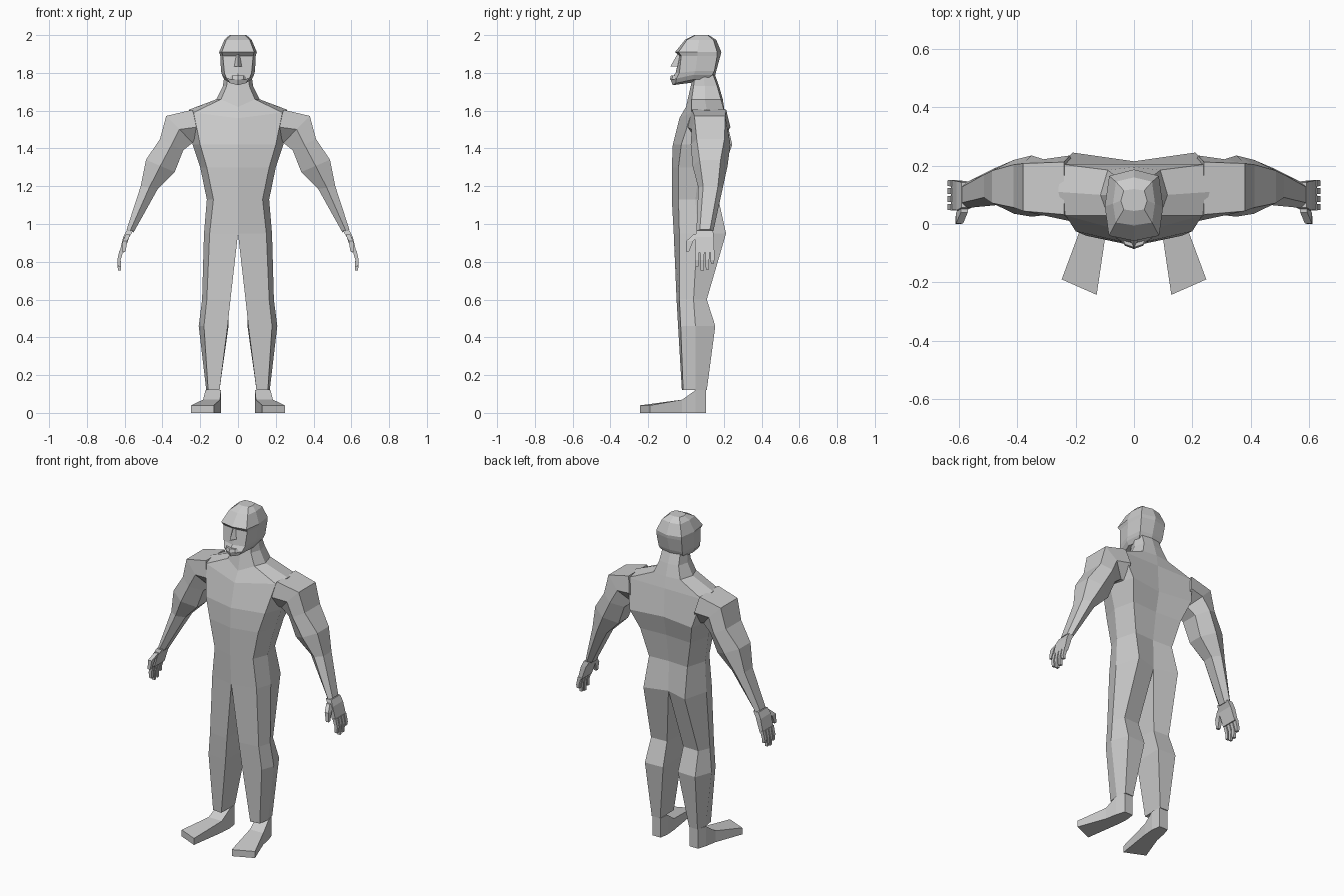
import bpy, bmesh


def ring(z, *pts):
    """Cross-section at height z; a point may carry its own z."""
    return [(p[0], p[1], p[2] if len(p) > 2 else z) for p in pts]


def loft(name, rings, closed=True, caps=(True, True)):
    """Skin a chain of sections on the +x side and mirror it."""
    bm = bmesh.new()
    rows = [[bm.verts.new(p) for p in r] for r in rings]
    n = len(rows[0])
    for a, b in zip(rows, rows[1:]):
        for i in range(n if closed else n - 1):
            j = (i + 1) % n
            bm.faces.new((a[i], a[j], b[j], b[i]))
    if caps[0]:
        bm.faces.new(rows[0])
    if caps[1]:
        bm.faces.new(rows[-1])
    bmesh.ops.recalc_face_normals(bm, faces=bm.faces[:])
    mesh = bpy.data.meshes.new(name)
    bm.to_mesh(mesh)
    bm.free()
    obj = bpy.data.objects.new(name, mesh)
    bpy.context.collection.objects.link(obj)
    mod = obj.modifiers.new("Mirror", 'MIRROR')
    mod.use_clip = True
    return obj


# Torso and neck: half sections from front centre round to back centre
hips = ring(.95, (0, -.065), (.15, -.035), (.18, .06), (.14, .212), (0, .17))
loft("torso", [
    ring(1.80, (0, .04), (.055, .05), (.07, .09), (.06, .14), (0, .15)),
    ring(1.73, (0, .025), (.06, .04), (.08, .10), (.065, .165), (0, .175)),
    ring(1.66, (0, .0, 1.62), (.09, .03), (.115, .10), (.09, .185), (0, .195)),
    ring(1.59, (0, -.035, 1.56), (.235, .03), (.26, .11, 1.605), (.25, .205), (0, .205)),
    ring(1.42, (0, -.07), (.2, -.025), (.24, .08), (.21, .245), (0, .215)),
    ring(1.30, (0, -.075), (.165, -.04), (.20, .07), (.17, .20), (0, .19)),
    ring(1.13, (0, -.075), (.13, -.04), (.165, .05), (.13, .172), (0, .165)),
    hips], closed=False, caps=(False, False))

# Legs
loft("leg", [
    hips,
    ring(.60, (.04, -.05), (.165, -.035), (.19, .04), (.16, .11), (.055, .105)),
    ring(.46, (.055, -.042), (.18, -.028), (.208, .05), (.17, .155), (.05, .15)),
    ring(.12, (.098, -.022), (.158, -.015), (.168, .05), (.155, .11), (.098, .11))],
    caps=(False, True))


# Feet: sections running from heel to splayed toes
def foot_section(inner, outer, top):
    return [(*inner, 0), (*outer, 0), (*outer, top), (*inner, top)]


loft("foot", [
    foot_section((.098, .105), (.155, .105), .12),
    foot_section((.09, .05), (.172, .05), .12),
    foot_section((.095, -.02), (.185, -.02), .07),
    foot_section((.128, -.243), (.248, -.19), .04)])


# Arms: six-sided sections given by outer and inner edge (x, z) and y range
def arm_section(outer, inner, y0, y1, flat=.6):
    c, d = (y0 + y1) / 2, (y1 - y0) / 2
    mx, mz = (outer[0] + inner[0]) / 2, (outer[1] + inner[1]) / 2
    return [(outer[0], c - d * flat, outer[1]), (outer[0], c + d * flat, outer[1]),
            (mx, y1, mz), (inner[0], c + d * .5, inner[1]),
            (inner[0], c - d * .5, inner[1]), (mx, y0, mz)]


loft("arm", [
    arm_section((.24, 1.605), (.20, 1.42), .01, .235, .8),
    arm_section((.38, 1.572), (.24, 1.43), .03, .222, .85),
    arm_section((.413, 1.45), (.29, 1.39), .025, .235, .7),
    arm_section((.487, 1.34), (.335, 1.275), .035, .22),
    arm_section((.515, 1.20), (.425, 1.185), .065, .195),
    arm_section((.59, .97), (.553, .955), .055, .145)])


# Hands: flattened boxes from one (x, y, z, half x, half y) section to the next
def digit(name, *sections):
    loft(name, [[(x + sx * hx, y + sy * hy, z) for sx, sy in
                 ((-1, -1), (1, -1), (1, 1), (-1, 1))]
                for x, y, z, hx, hy in sections])


digit("palm", (.573, .1, .965, .018, .043), (.592, .097, .93, .016, .05),
      (.615, .1, .85, .012, .05))
digit("thumb", (.582, .06, .945, .012, .02), (.598, .02, .91, .012, .018),
      (.604, .008, .855, .009, .008))
for y, tip in ((.058, .775), (.086, .755), (.113, .76), (.14, .79)):
    digit("finger", (.617, y, .86, .011, .011), (.63, y, .81, .009, .01),
          (.628, y, tip, .008, .008))

# Head: half sections from chin to crown
loft("head", [
    ring(1.765, (0, -.07, 1.735), (.04, -.055, 1.745), (.072, .04), (.06, .11), (0, .12, 1.76)),
    ring(1.79, (0, -.082, 1.765), (.06, -.05, 1.77), (.085, .04), (.075, .14), (0, .155)),
    ring(1.81, (0, -.055, 1.80), (.072, -.035, 1.80), (.09, .05), (.08, .15), (0, .16)),
    ring(1.89, (0, -.035), (.08, -.025), (.094, .06), (.085, .165), (0, .182)),
    ring(1.91, (0, -.058), (.086, -.04), (.1, .06), (.085, .165), (0, .187)),
    ring(1.975, (0, -.005), (.062, .005), (.072, .07), (.062, .145), (0, .16)),
    ring(2.0, (0, .045), (.035, .05), (.045, .08), (.035, .115), (0, .12))],
    closed=False)

# Nose and lips
loft("nose", [
    ring(1.90, (0, -.045), (.008, -.035), (.008, -.02), (0, -.02)),
    ring(1.835, (0, -.082), (.02, -.045), (.02, -.03), (0, -.03))], closed=False)
loft("mouth", [
    ring(1.785, (0, -.08), (.03, -.07), (.045, -.04), (0, -.04)),
    ring(1.765, (0, -.086), (.03, -.075), (.055, -.045), (0, -.045))], closed=False)
